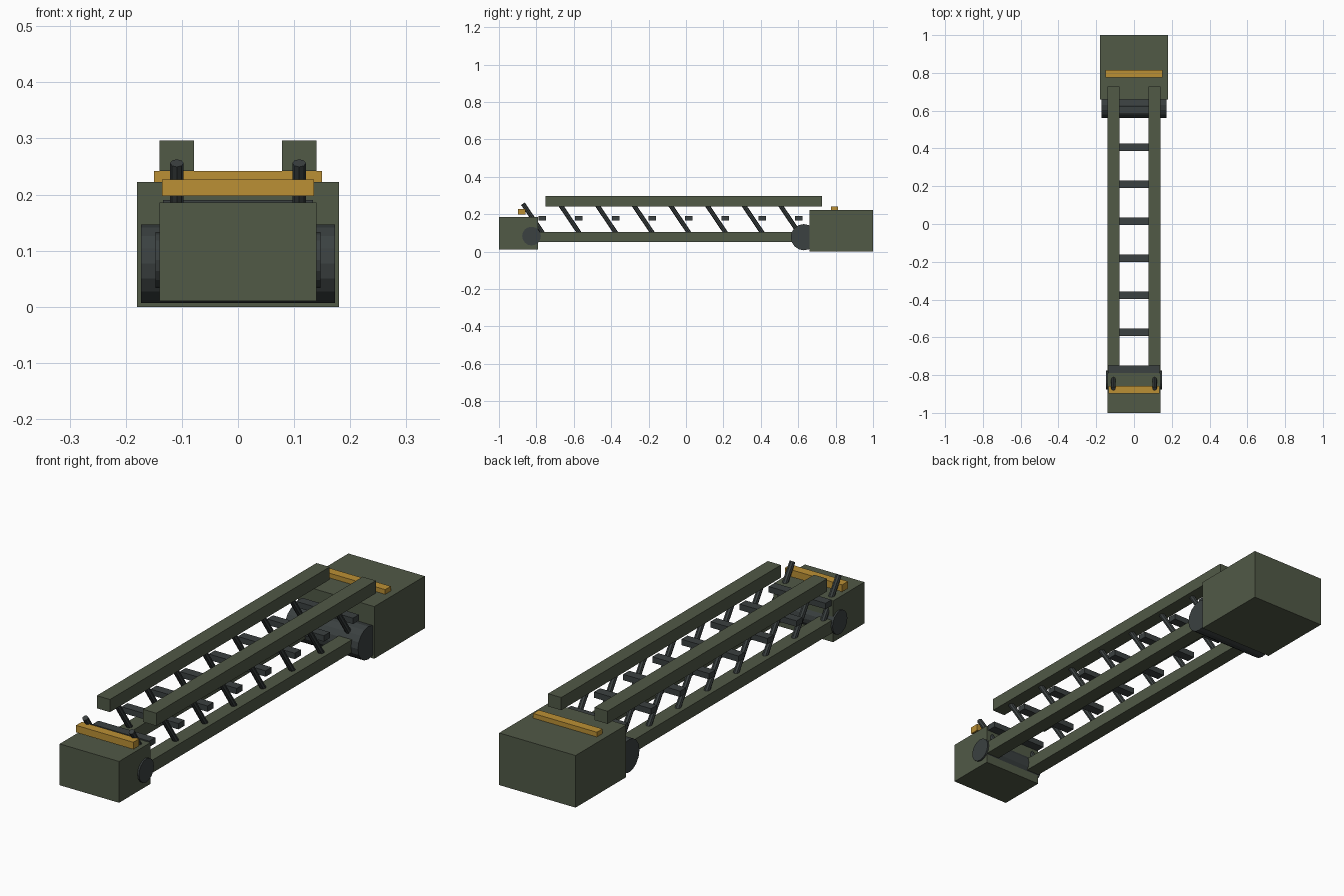
import bpy, math
from mathutils import Vector

if "Cube" in bpy.data.objects:
    bpy.data.objects.remove(bpy.data.objects["Cube"])


def material(name, rgb):
    m = bpy.data.materials.new(name)
    m.diffuse_color = (*rgb, 1.0)
    m.use_nodes = True
    m.node_tree.nodes["Principled BSDF"].inputs["Base Color"].default_value = m.diffuse_color
    return m


GREEN = material("olive green", (0.082, 0.100, 0.062))
DARK = material("dark grey", (0.043, 0.052, 0.052))
YELLOW = material("amber yellow", (0.50, 0.28, 0.035))


def box(name, x, y, z, mat):
    """Box from (min, max) ranges on each axis."""
    bpy.ops.mesh.primitive_cube_add(size=1)
    o = bpy.context.object
    o.name = name
    for v in o.data.vertices:
        v.co = [r[0] if c < 0 else r[1] for c, r in zip(v.co, (x, y, z))]
    o.data.materials.append(mat)
    return o


def rod(name, a, b, radius, sides, mat):
    """Flat-faced cylinder between two points."""
    a, b = Vector(a), Vector(b)
    bpy.ops.mesh.primitive_cylinder_add(vertices=sides, radius=radius,
                                        depth=(b - a).length, location=(a + b) / 2)
    o = bpy.context.object
    o.name = name
    o.rotation_euler = (b - a).to_track_quat('Z', 'Y').to_euler()
    o.data.materials.append(mat)
    return o


# End housings
box("rear_housing", (-0.18, 0.18), (0.66, 1.0), (0, 0.222), GREEN)
box("front_housing", (-0.14, 0.14), (-1.0, -0.79), (0.01, 0.186), GREEN)

# Cross rollers at the two housings
rod("rear_roller", (-0.173, 0.63, 0.077), (0.173, 0.63, 0.077), 0.07, 16, DARK)
rod("front_roller", (-0.147, -0.826, 0.083), (0.147, -0.826, 0.083), 0.05, 16, DARK)

# Warning bars
box("rear_warning_bar", (-0.15, 0.15), (0.776, 0.814), (0.215, 0.242), YELLOW)
box("front_warning_bar", (-0.135, 0.135), (-0.897, -0.858), (0.197, 0.227), YELLOW)

# Long rails and diagonal braces on both sides
STEP = 0.1958
for side, s in (("left", -1), ("right", 1)):
    xr = tuple(sorted((s * 0.078, s * 0.14)))
    box(f"{side}_upper_rail", xr, (-0.75, 0.728), (0.242, 0.296), GREEN)
    box(f"{side}_lower_rail", xr, (-0.82, 0.66), (0.052, 0.106), GREEN)
    for i in range(8):
        y = -0.872 + i * STEP
        rod(f"{side}_brace_{i + 1}", (s * 0.109, y + 0.119, 0.08),
            (s * 0.109, y, 0.256), 0.012, 8, DARK)

# Ladder rungs
for i in range(8):
    y = -0.768 + i * STEP
    box(f"rung_{i + 1}", (-0.134, 0.134), (y - 0.02, y + 0.02), (0.165, 0.19), DARK)
